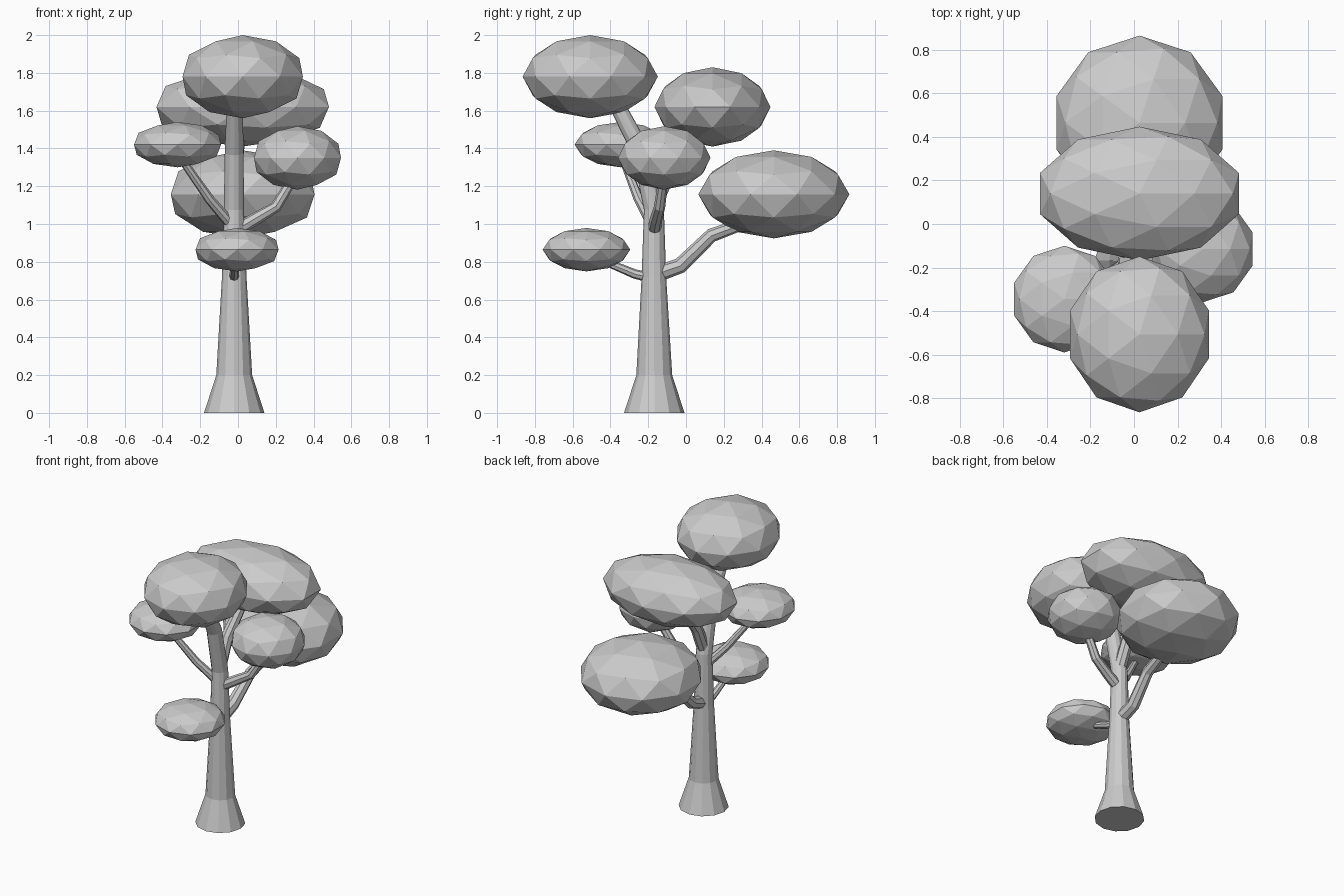
import bpy, bmesh
from mathutils import Vector

if "Cube" in bpy.data.objects:
    bpy.data.objects.remove(bpy.data.objects["Cube"])


def make_object(name, bm):
    bmesh.ops.recalc_face_normals(bm, faces=bm.faces)
    mesh = bpy.data.meshes.new(name)
    bm.to_mesh(mesh)
    bm.free()
    obj = bpy.data.objects.new(name, mesh)
    bpy.context.collection.objects.link(obj)
    return obj


def tube(name, path, radii, sides, flat_start=False):
    """Tapered faceted tube swept along a path."""
    bm = bmesh.new()
    pts = [Vector(p) for p in path]
    rings = []
    for i, p in enumerate(pts):
        t = (pts[min(i + 1, len(pts) - 1)] - pts[max(i - 1, 0)]).normalized()
        if flat_start and p.z < 0.9:
            t = Vector((0, 0, 1))
        rot = Vector((0, 0, 1)).rotation_difference(t).to_matrix().to_4x4()
        rot.translation = p
        ring = bmesh.ops.create_circle(bm, segments=sides, radius=radii[i], matrix=rot)
        rings.append(ring["verts"])
    for a, b in zip(rings, rings[1:]):
        for k in range(sides):
            n = (k + 1) % sides
            bm.faces.new((a[k], a[n], b[n], b[k]))
    bm.faces.new(rings[0])
    bm.faces.new(rings[-1])
    return make_object(name, bm)


def foliage(name, centre, radii):
    """Squashed low-poly leaf clump."""
    bm = bmesh.new()
    bmesh.ops.create_icosphere(bm, subdivisions=2, radius=1)
    bmesh.ops.scale(bm, vec=radii, verts=bm.verts)
    bmesh.ops.translate(bm, vec=centre, verts=bm.verts)
    return make_object(name, bm)


# Trunk: flared foot, straight shaft, top leaning forward
tube("trunk",
     [(-.02, -.168, 0), (-.02, -.168, .2), (-.02, -.17, .72), (-.022, -.17, 1.08),
      (-.02, -.235, 1.38), (-.018, -.35, 1.6), (-.01, -.43, 1.72)],
     [.16, .095, .065, .053, .05, .043, .035], 12, True)

# Branches
tube("back_branch", [(-.02, -.17, .73), (-.02, -.03, .78), (0, .135, .94), (.02, .38, 1.03)],
     [.045, .042, .037, .03], 8)
tube("low_front_branch", [(-.02, -.16, .71), (-.02, -.27, .735), (-.01, -.5, .83)],
     [.028, .025, .018], 8)
tube("right_branch", [(-.02, -.17, .96), (.08, -.16, 1.02), (.2, -.14, 1.09), (.31, -.115, 1.27)],
     [.036, .034, .03, .025], 8)
tube("left_branch", [(-.02, -.17, .98), (-.15, -.25, 1.13), (-.31, -.34, 1.36)],
     [.03, .026, .02], 8)
tube("upper_branch", [(-.02, -.17, 1.1), (-.02, -.09, 1.28), (.01, .06, 1.5)],
     [.042, .04, .034], 8)

# Leaf clumps
foliage("top_foliage", (.025, -.507, 1.78), (.335, .358, .22))
foliage("upper_foliage", (.025, .14, 1.62), (.48, .307, .21))
foliage("back_foliage", (.025, .465, 1.157), (.4, .4, .233))
foliage("left_foliage", (-.32, -.345, 1.42), (.242, .245, .12))
foliage("right_foliage", (.315, -.115, 1.35), (.242, .245, .168))
foliage("low_front_foliage", (-.005, -.527, .864), (.231, .232, .115))
